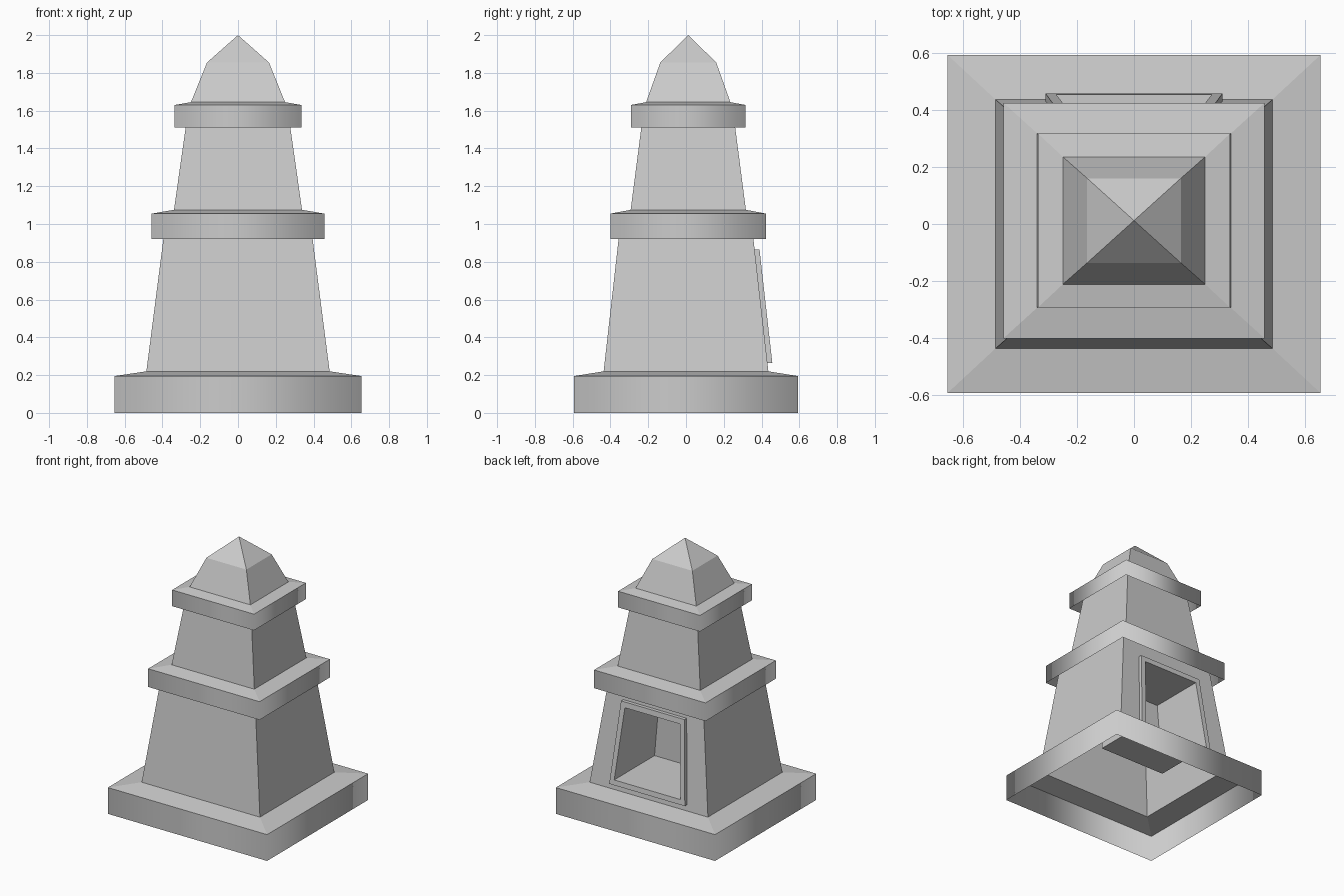
import bpy
import bmesh

cube = bpy.data.objects.get("Cube")
if cube:
    bpy.data.objects.remove(cube, do_unlink=True)

stone = bpy.data.materials.new("grey_stone")
stone.use_nodes = True
stone.diffuse_color = (0.6, 0.6, 0.6, 1)
stone.node_tree.nodes["Principled BSDF"].inputs["Base Color"].default_value = (0.6, 0.6, 0.6, 1)

MID = 0.012  # the upper tiers sit slightly towards the back


def loft(name, loops, skip=(), cap=False, smooth_rows=()):
    """Skin a chain of four-point loops; a one-point loop makes a peak."""
    bm = bmesh.new()
    rows = [[bm.verts.new(p) for p in loop] for loop in loops]
    for r, (a, b) in enumerate(zip(rows, rows[1:])):
        for i in range(4):
            if i in skip:
                continue
            j = (i + 1) % 4
            top = [b[0]] if len(b) == 1 else [b[j], b[i]]
            face = bm.faces.new([a[i], a[j]] + top)
            face.smooth = r in smooth_rows
    if cap:
        bm.faces.new(rows[-1])
    mesh = bpy.data.meshes.new(name)
    bm.to_mesh(mesh)
    bm.free()
    mesh.materials.append(stone)
    obj = bpy.data.objects.new(name, mesh)
    bpy.context.collection.objects.link(obj)
    return obj


def ring(hx, hy, z, cy=0.0):
    """Level rectangle, anticlockwise from above."""
    return [(-hx, cy - hy, z), (hx, cy - hy, z), (hx, cy + hy, z), (-hx, cy + hy, z)]


def wall_y(z):
    """Depth of the leaning back wall of the lower tower."""
    return 0.436 - 0.113 * (z - 0.22)


def panel(bottom, top, z0, z1, offset=0.0, flat_y=None):
    """Tapered rectangle on the back wall, or at a fixed depth."""
    y0, y1 = (wall_y(z0) + offset, wall_y(z1) + offset) if flat_y is None else (flat_y, flat_y)
    return [(bottom, y0, z0), (-bottom, y0, z0), (-top, y1, z1), (top, y1, z1)]


# Hollow skirts with gently sloping tops
loft("base_plinth", [ring(0.653, 0.592, 0), ring(0.653, 0.592, 0.195),
                     ring(0.485, 0.436, 0.22)], smooth_rows=(0,))
loft("middle_ledge", [ring(0.457, 0.412, 0.92, MID), ring(0.457, 0.412, 1.055, MID),
                      ring(0.339, 0.305, 1.075, MID)], smooth_rows=(0,))
loft("upper_ledge", [ring(0.336, 0.304, 1.51, MID), ring(0.336, 0.304, 1.63, MID),
                     ring(0.249, 0.223, 1.645, MID)], smooth_rows=(0,))

# Tapered towers; the lower one gets its back wall separately
Z0, Z1 = 0.22, 1.06
loft("lower_tower", [ring(0.485, wall_y(Z0), Z0), ring(0.377, wall_y(Z1), Z1)], skip=(2,))
loft("upper_tower", [ring(0.339, 0.305, 1.075, MID), ring(0.260, 0.233, 1.63, MID)])

# Back wall with a deep alcove
opening = (0.272, 0.226, 0.30, 0.825)
loft("back_wall_alcove", [panel(0.485, 0.377, Z0, Z1), panel(*opening),
                          panel(*opening, flat_y=-0.02)], cap=True)

# Raised frame around the alcove
border = (0.31, 0.26, 0.263, 0.865)
loft("alcove_frame", [panel(*border), panel(*border, offset=0.026),
                      panel(*opening, offset=0.026), panel(*opening)])

# Pointed roof
loft("roof", [ring(0.249, 0.223, 1.645, MID), ring(0.164, 0.148, 1.855, MID),
              [(0, MID, 2.0)]])
